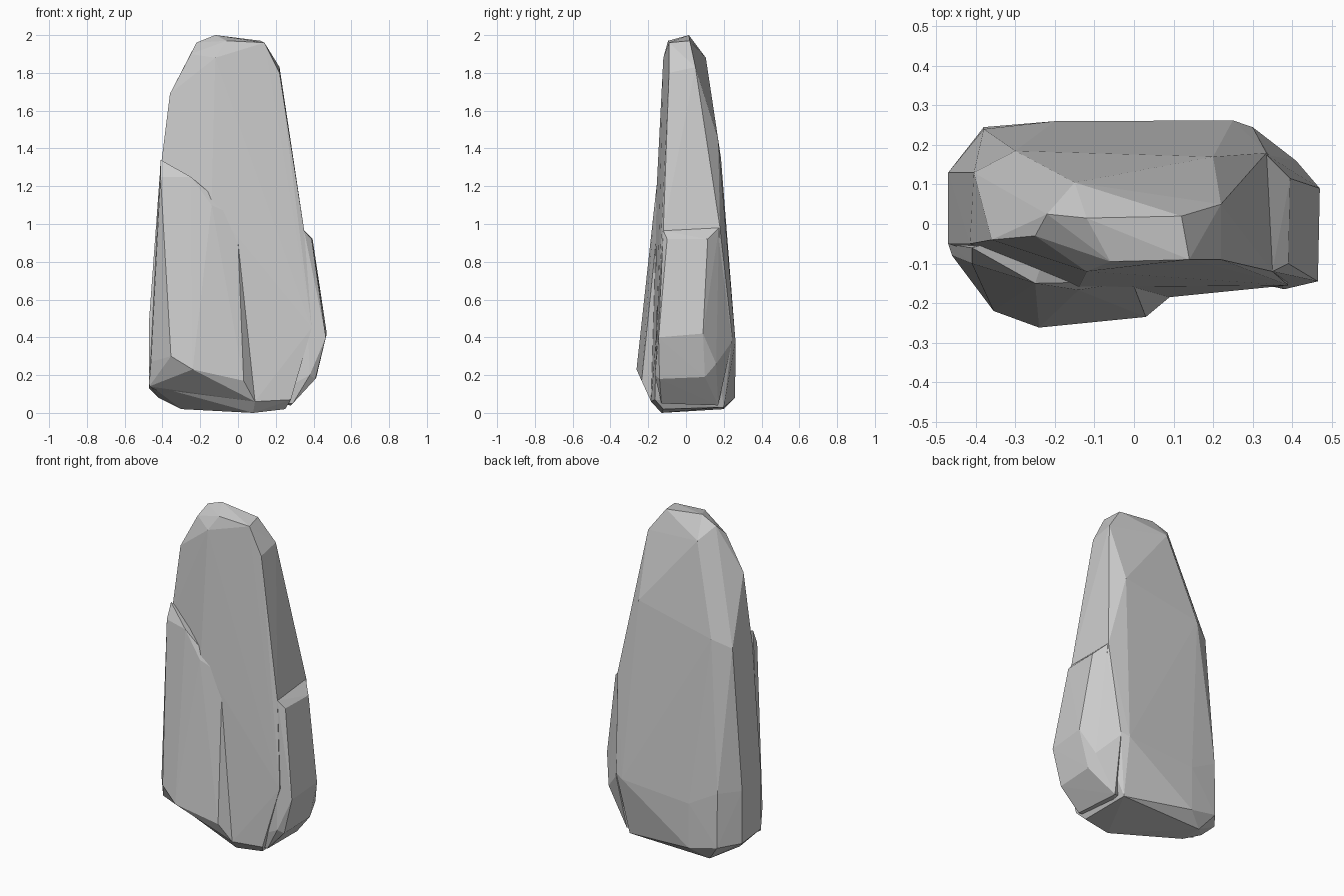
import bpy, bmesh


def chunk(name, *rings):
    """Convex faceted stone chunk spanning the given rings of corner points."""
    bm = bmesh.new()
    for ring in rings:
        for p in ring:
            bm.verts.new(p)
    res = bmesh.ops.convex_hull(bm, input=bm.verts[:])
    junk = {g for g in res["geom_interior"] + res["geom_unused"]
            if isinstance(g, bmesh.types.BMVert) and g.is_valid}
    bmesh.ops.delete(bm, geom=list(junk), context='VERTS')
    bmesh.ops.recalc_face_normals(bm, faces=bm.faces[:])
    me = bpy.data.meshes.new(name)
    bm.to_mesh(me)
    bm.free()
    ob = bpy.data.objects.new(name, me)
    bpy.context.collection.objects.link(ob)
    return ob


# Main standing stone: crown, shoulders, waist, belly, foot
crown = [(-.12, .015, 2.0), (.12, .02, 1.97), (.14, -.09, 1.96), (-.06, -.095, 1.97),
         (-.22, .025, 1.96), (-.12, -.12, 1.88), (-.25, -.03, 1.9)]
shoulders = [(.22, .05, 1.83), (.22, -.09, 1.8), (-.15, .105, 1.88),
             (-.36, -.04, 1.69)]
waist = [(.335, .18, .98), (.35, -.12, .97), (-.3, .185, 1.35), (.2, .17, 1.45),
         (-.405, .13, 1.3), (-.415, -.05, 1.25), (-.14, -.16, 1.1), (0, -.14, 1.04)]
belly = [(-.47, .13, .45), (-.47, -.05, .5), (-.38, .24, .45), (-.2, .26, .35),
         (.25, .262, .38), (.3, .245, .4), (.38, .14, .45), (.39, -.155, .45)]
foot = [(-.47, .13, .13), (-.47, -.05, .15), (-.38, .245, .12), (-.2, .26, .08),
        (-.3, .2, .02), (-.3, .06, .02), (-.42, .08, .08), (.24, .2, .03),
        (.25, -.12, .02), (.08, -.13, 0), (.09, -.185, .06), (.28, -.165, .07)]
stone = chunk("standing_stone", crown, shoulders, waist, belly, foot)

# Raised slab on the front left
slab = chunk("front_slab",
             [(-.41, -.06, 1.34), (-.41, -.1, 1.25), (-.25, -.15, 1.25), (-.14, -.167, 1.1),
              (-.005, -.145, 1.04), (-.2, 0, 1.2)],
             [(-.46, -.08, .27), (-.355, -.22, .3), (-.24, -.262, .23), (.03, -.235, .17)],
             [(-.47, -.05, .14), (.09, -.185, .06), (-.28, .04, .04), (0, 0, .06)])

# Bulging lump on the lower right, ending in a small ledge
lump = chunk("right_lump",
             [(.35, -.12, .965), (.335, .175, .98), (.39, -.1, .92), (.395, .115, .92),
              (.1, 0, .95)],
             [(.465, -.145, .4), (.47, .09, .42), (.41, .16, .26), (.38, -.165, .2),
              (.415, .1, .19), (.41, -.14, .18), (.3, .245, .38)],
             [(.28, .17, .04), (.29, -.13, .05), (.1, -.1, .05), (.1, .1, .1)])

# Merge the chunks into one rock
bpy.context.view_layer.objects.active = stone
for part in (slab, lump):
    mod = stone.modifiers.new("merge_" + part.name, 'BOOLEAN')
    mod.operation = 'UNION'
    mod.solver = 'EXACT'
    mod.object = part
    bpy.ops.object.modifier_apply(modifier=mod.name)
    bpy.data.objects.remove(part)
